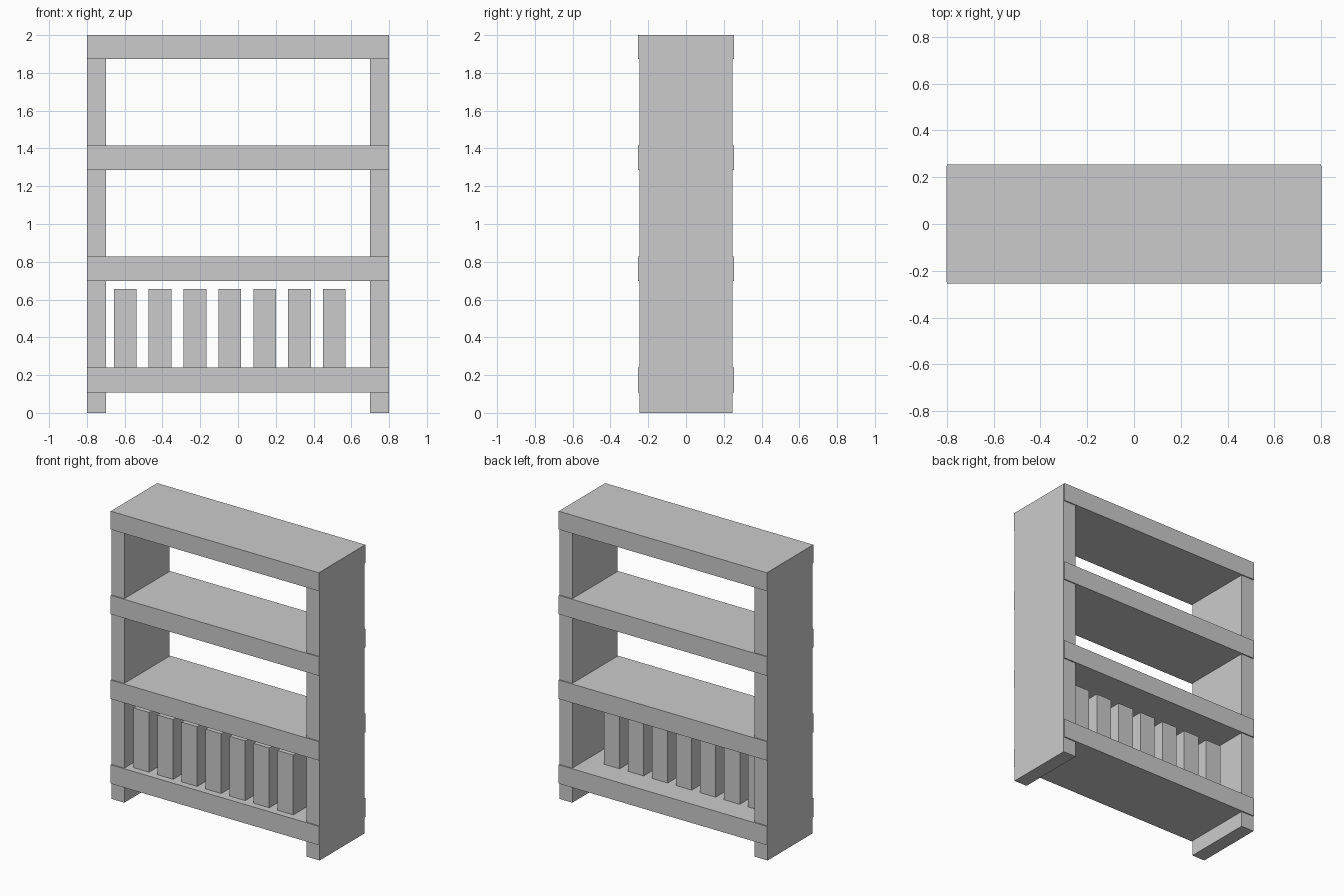
import bpy

if "Cube" in bpy.data.objects:
    bpy.data.objects.remove(bpy.data.objects["Cube"])


def box(name, x, y, z):
    """Axis-aligned box from (min, max) ranges, built around its own centre."""
    ranges = (x, y, z)
    centre = [(a + b) / 2 for a, b in ranges]
    bpy.ops.mesh.primitive_cube_add(size=1, location=centre)
    obj = bpy.context.object
    obj.name = name
    obj.scale = [b - a for a, b in ranges]
    bpy.ops.object.transform_apply(location=False, rotation=False, scale=True)
    return obj


# Side panels, which also form the feet
for name, x in (("left_side", (-0.8, -0.7)), ("right_side", (0.7, 0.8))):
    box(name, x, (-0.247, 0.247), (0, 1.998))

# Shelves, standing slightly proud of the side panels front and back
for i in range(4):
    bottom = 0.109 + 0.588 * i
    top = 2.0 if i == 3 else bottom + 0.131
    box("top_board" if i == 3 else f"shelf_{i + 1}",
        (-0.799, 0.799), (-0.255, 0.255), (bottom, top))

# Row of books on the bottom shelf
for i in range(7):
    x = -0.597 + 0.1845 * i
    box(f"book_{i + 1}", (x - 0.06, x + 0.06), (-0.208, 0.085), (0.24, 0.655))
